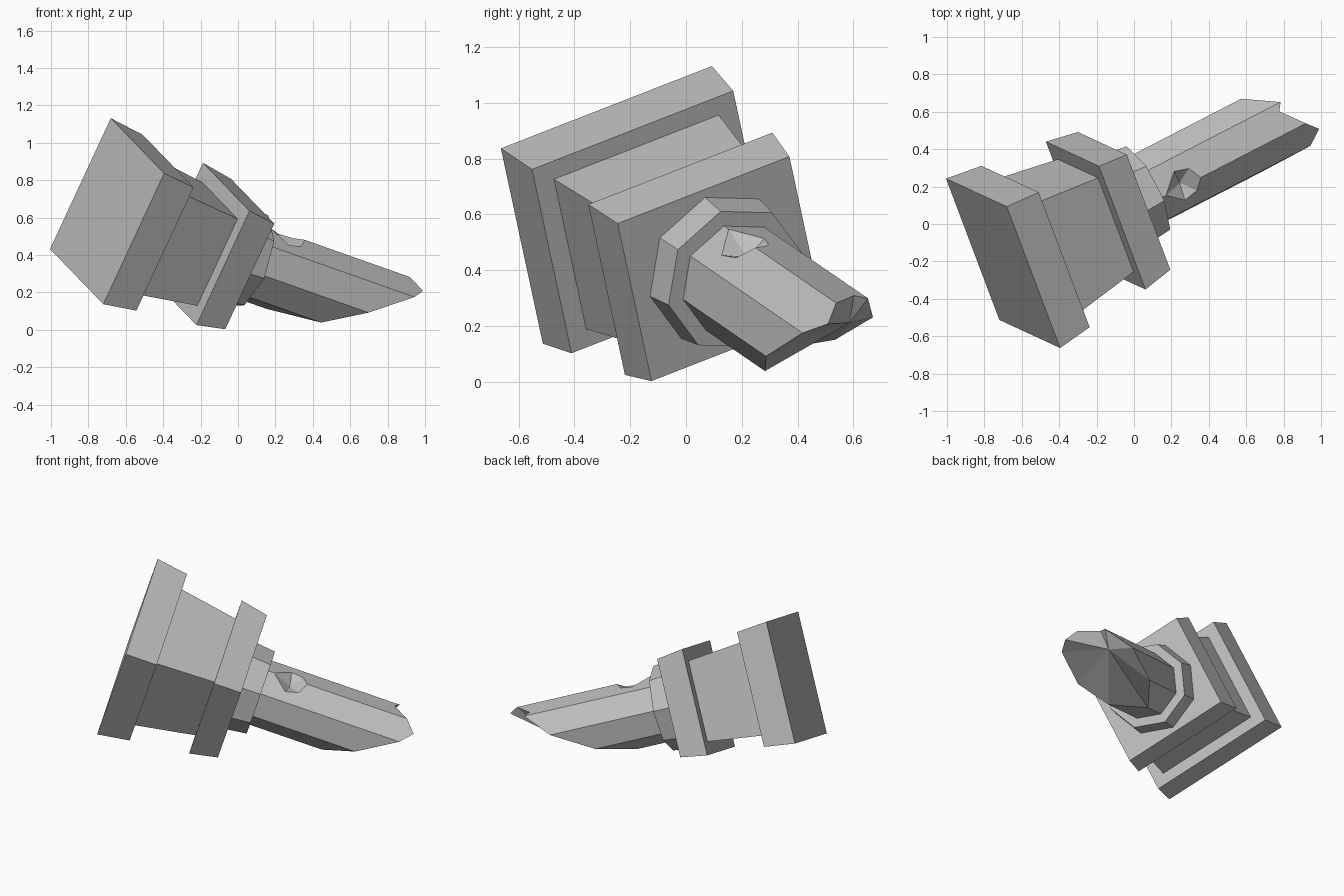
import bpy, bmesh
from math import sin, cos, radians
from mathutils import Matrix, Vector

if "Cube" in bpy.data.objects:
    bpy.data.objects.remove(bpy.data.objects["Cube"], do_unlink=True)

# Single stone colour
stone = bpy.data.materials.new("grey stone")
stone.use_nodes = True
stone.diffuse_color = (0.52, 0.52, 0.52, 1)
stone.node_tree.nodes["Principled BSDF"].inputs["Base Color"].default_value = (0.52, 0.52, 0.52, 1)

# Frame of the toppled pillar: local z runs from the plinth to the broken end
axis = Vector((0.848, 0.437, -0.300)).normalized()
side = Vector((-0.332, 0.879, 0.343))
side = (side - axis * side.dot(axis)).normalized()
up = axis.cross(side)
frame = Matrix((side, up, axis)).transposed().to_4x4()
frame.translation = (-0.70, -0.21, 0.634)


def add_object(name, bm):
    bmesh.ops.recalc_face_normals(bm, faces=bm.faces)
    mesh = bpy.data.meshes.new(name)
    bm.to_mesh(mesh)
    bm.free()
    mesh.materials.append(stone)
    obj = bpy.data.objects.new(name, mesh)
    bpy.context.collection.objects.link(obj)
    obj.matrix_world = frame
    return obj


def loft(name, start, end, tip=None):
    """Join two loops; close the end flat, or as a fan around tip."""
    bm = bmesh.new()
    a = [bm.verts.new(p) for p in start]
    b = [bm.verts.new(p) for p in end]
    bm.faces.new(a[::-1])
    apex = bm.verts.new(tip) if tip else None
    for i in range(len(a)):
        j = (i + 1) % len(a)
        bm.faces.new((a[i], a[j], b[j], b[i]))
        if apex:
            bm.faces.new((b[i], b[j], apex))
    if not apex:
        bm.faces.new(b)
    return add_object(name, bm)


def rect(w, h, z):
    return [(w, h, z), (-w, h, z), (-w, -h, z), (w, -h, z)]


def octagon(r, z):
    return [(r * cos(radians(k * 45)), r * sin(radians(k * 45)), z) for k in range(8)]


# Square footing: plinth, tapered neck and slab
loft("plinth", rect(0.43, 0.393, 0), rect(0.41, 0.37, 0.205))
loft("neck", rect(0.336, 0.302, 0.2), rect(0.285, 0.26, 0.59))
loft("slab", rect(0.375, 0.343, 0.584), rect(0.35, 0.317, 0.763))

# Octagonal collar
loft("collar", octagon(0.288, 0.755), octagon(0.272, 0.885))

# Octagonal shaft, snapped off at a different length along each edge
breaks = [(0, 0.70), (45, 0.85), (56, 0.82), (90, 0.92), (112.5, 0.99),
          (135, 0.92), (180, 0.68), (225, 0.48), (270, 0.22), (315, 0.45)]
start, end = [], []
for angle, length in breaks:
    r = 0.213 * cos(radians(22.5)) / cos(radians(angle % 45 - 22.5))
    x, y = r * cos(radians(angle)), r * sin(radians(angle))
    start.append((x, y, 0.87))
    end.append((x, y, 0.885 + length))
shaft = loft("shaft", start, end, (0.09, 0.05, 1.66))

# Faceted chip knocked out of the upper edge of the shaft
bm = bmesh.new()
bmesh.ops.create_cone(bm, cap_ends=True, segments=5, radius1=0, radius2=0.25, depth=0.15)
bmesh.ops.remove_doubles(bm, verts=bm.verts, dist=0.0001)
bm.transform(Matrix.Translation((0, 0.215, 1.045)) @ Matrix.Diagonal((1.5, 1, 1, 1))
             @ Matrix.Rotation(radians(-90), 4, 'X'))
cutter = add_object("chip_cutter", bm)
cutter.hide_render = True
cut = shaft.modifiers.new("chip", 'BOOLEAN')
cut.operation = 'DIFFERENCE'
cut.solver = 'EXACT'
cut.object = cutter

# Bake the cut and drop the cutter
bpy.context.view_layer.update()
graph = bpy.context.evaluated_depsgraph_get()
baked = bpy.data.meshes.new_from_object(shaft.evaluated_get(graph))
shaft.modifiers.clear()
shaft.data = baked
bpy.data.objects.remove(cutter, do_unlink=True)
